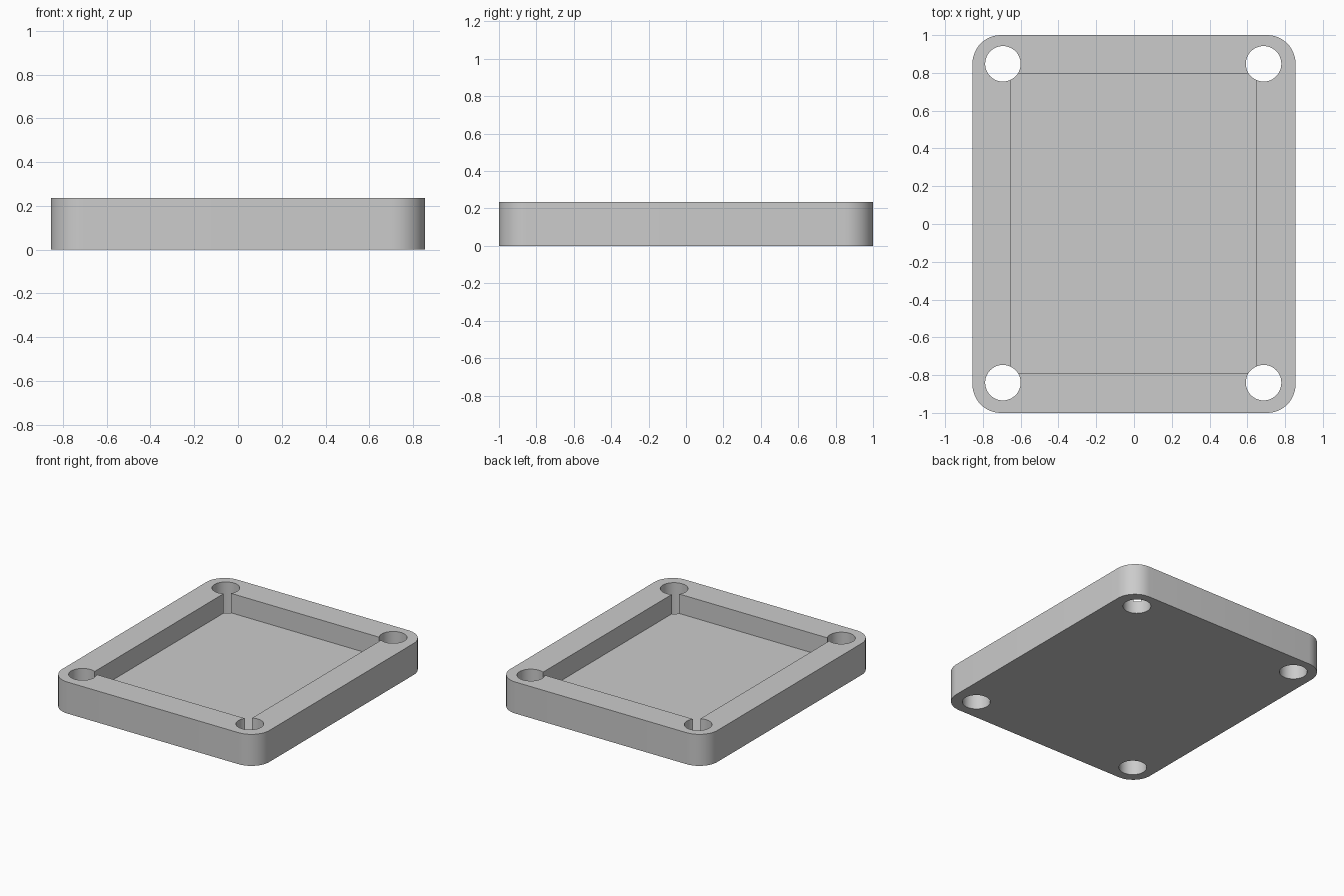
import bpy
import bmesh
from math import cos, sin, pi, radians

old = bpy.data.objects.get("Cube")
if old:
    bpy.data.objects.remove(old, do_unlink=True)

HALF_X, HALF_Y, HEIGHT, CORNER = 0.855, 1.0, 0.235, 0.15
FLOOR = 0.09
SHIFT_X, SHIFT_Y = -0.004, 0.004

grey = bpy.data.materials.new("plain grey")
grey.use_nodes = True
colour = (0.6, 0.6, 0.6, 1)
grey.diffuse_color = colour
grey.node_tree.nodes["Principled BSDF"].inputs["Base Color"].default_value = colour


def arc(cx, cy, radius, start, sweep, steps):
    return [(cx + radius * cos(start + sweep * i / steps),
             cy + radius * sin(start + sweep * i / steps)) for i in range(steps + 1)]


def prism(name, outline, bottom, top):
    """Extrude a flat outline upwards into a closed solid."""
    bm = bmesh.new()
    base = bm.faces.new([bm.verts.new((x, y, bottom)) for x, y in outline])
    raised = bmesh.ops.extrude_face_region(bm, geom=[base])["geom"]
    bmesh.ops.translate(bm, vec=(0, 0, top - bottom),
                        verts=[v for v in raised if isinstance(v, bmesh.types.BMVert)])
    bmesh.ops.recalc_face_normals(bm, faces=bm.faces)
    mesh = bpy.data.meshes.new(name)
    bm.to_mesh(mesh)
    bm.free()
    mesh.materials.append(grey)
    obj = bpy.data.objects.new(name, mesh)
    bpy.context.collection.objects.link(obj)
    return obj


def cut(target, cutter):
    mod = target.modifiers.new(cutter.name, "BOOLEAN")
    mod.operation = "DIFFERENCE"
    mod.solver = "EXACT"
    mod.object = cutter
    bpy.context.view_layer.objects.active = target
    bpy.ops.object.modifier_apply(modifier=mod.name)
    bpy.data.objects.remove(cutter, do_unlink=True)


# Rounded rectangular block
outline = []
for i, (sx, sy) in enumerate([(1, 1), (-1, 1), (-1, -1), (1, -1)]):
    outline += arc(sx * (HALF_X - CORNER), sy * (HALF_Y - CORNER), CORNER, i * pi / 2, pi / 2, 12)
tray = prism("tray", outline, 0, HEIGHT)

# Open pocket in the top
px, py = 0.649, 0.792
pocket = [(SHIFT_X + sx * px, SHIFT_Y + sy * py) for sx, sy in [(1, 1), (-1, 1), (-1, -1), (1, -1)]]
cut(tray, prism("pocket_cutter", pocket, FLOOR, HEIGHT + 0.1))

# Four through holes that break into the pocket corners
for sx in (-1, 1):
    for sy in (-1, 1):
        circle = arc(SHIFT_X + sx * 0.69, SHIFT_Y + sy * 0.844, 0.094, 0, 2 * pi, 48)[:-1]
        cut(tray, prism("hole_cutter", circle, -0.1, HEIGHT + 0.1))

# Smooth curved walls, crisp rims
bpy.ops.object.select_all(action="DESELECT")
tray.select_set(True)
bpy.context.view_layer.objects.active = tray
bpy.ops.object.shade_smooth_by_angle(angle=radians(30))
